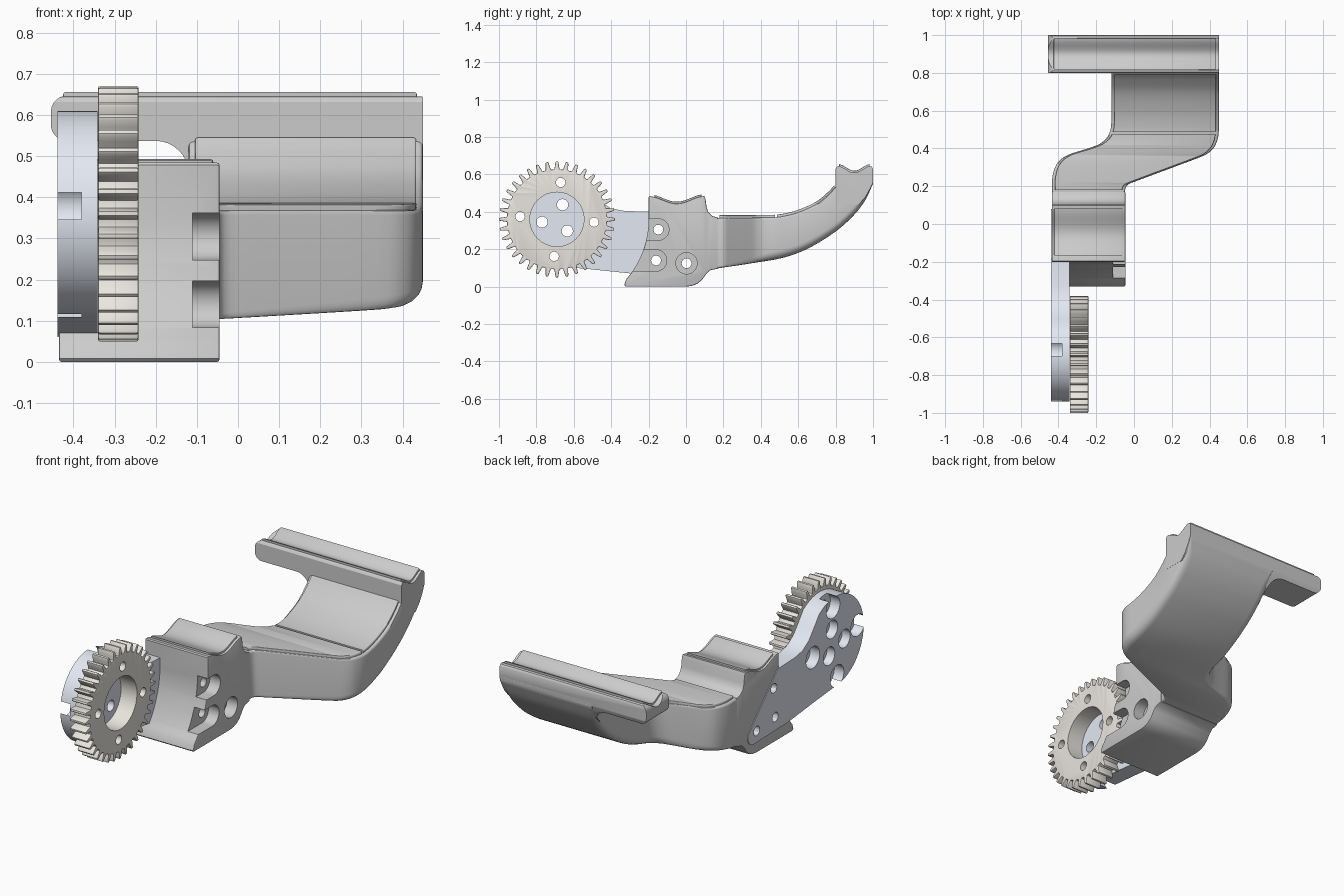
import bpy, bmesh
from math import sin, cos, pi, radians, sqrt

if "Cube" in bpy.data.objects:
    bpy.data.objects.remove(bpy.data.objects["Cube"])


def finish(name, bm, color=None):
    bmesh.ops.recalc_face_normals(bm, faces=bm.faces)
    me = bpy.data.meshes.new(name)
    bm.to_mesh(me)
    bm.free()
    ob = bpy.data.objects.new(name, me)
    bpy.context.collection.objects.link(ob)
    if color:
        mat = bpy.data.materials.new(name + "_colour")
        mat.diffuse_color = color
        mat.use_nodes = True
        mat.node_tree.nodes["Principled BSDF"].inputs["Base Color"].default_value = mat.diffuse_color
        me.materials.append(mat)
    return ob


def prism(name, pts, axis, a, b, bevel=0.0, color=None):
    """Extrude a profile: axis 'x' takes (y, z) points, axis 'y' takes (x, z)."""
    bm = bmesh.new()
    place = (lambda p, t: (t, p[0], p[1])) if axis == 'x' else (lambda p, t: (p[0], t, p[1]))
    lo, hi = ([bm.verts.new(place(p, t)) for p in pts] for t in (a, b))
    caps = [bm.faces.new(lo), bm.faces.new(hi[::-1])]
    n = len(pts)
    for i in range(n):
        j = (i + 1) % n
        bm.faces.new((lo[j], lo[i], hi[i], hi[j]))
    bmesh.ops.recalc_face_normals(bm, faces=bm.faces)
    if bevel:
        edges = {e for f in caps for e in f.edges}
        bmesh.ops.bevel(bm, geom=list(edges), offset=bevel, segments=2, profile=0.5, affect='EDGES')
    return finish(name, bm, color)


def arc(cy, cz, r, a0, a1, n):
    return [(cy + r * cos(radians(a0 + (a1 - a0) * i / n)),
             cz + r * sin(radians(a0 + (a1 - a0) * i / n))) for i in range(n + 1)]


def boolean(ob, cutter, op='DIFFERENCE'):
    m = ob.modifiers.new("cut", 'BOOLEAN')
    m.operation, m.object, m.solver = op, cutter, 'EXACT'
    bpy.context.view_layer.objects.active = ob
    bpy.ops.object.modifier_apply(modifier=m.name)
    bpy.data.objects.remove(cutter)


def drill(ob, y, z, r, a, b):
    boolean(ob, prism("drill", arc(y, z, r, 0, 348.75, 31), 'x', a, b))


def curve(pts):
    """Smooth interpolation through (y, value) points."""
    n = len(pts)
    slope = []
    for i in range(n):
        p, q = pts[max(i - 1, 0)], pts[min(i + 1, n - 1)]
        slope.append((q[1] - p[1]) / (q[0] - p[0]))

    def f(y):
        i = max(k for k in range(n - 1) if k == 0 or pts[k][0] <= y)
        h = pts[i + 1][0] - pts[i][0]
        t = (y - pts[i][0]) / h
        return ((2*t**3 - 3*t*t + 1) * pts[i][1] + (t**3 - 2*t*t + t) * h * slope[i]
                + (3*t*t - 2*t**3) * pts[i + 1][1] + (t**3 - t*t) * h * slope[i + 1])
    return f


left = curve([(.05, -.433), (.18, -.433), (.24, -.433), (.3, -.418), (.34, -.39), (.37, -.34), (.395, -.26),
              (.42, -.19), (.45, -.15), (.49, -.127), (.54, -.12), (.6, -.12), (1, -.12)])
right = curve([(.05, -.047), (.12, -.047), (.18, -.047), (.21, -.03), (.23, .02), (.29, .18), (.35, .34),
               (.37, .385), (.4, .42), (.44, .44), (.48, .448), (.55, .449), (1, .449)])
top = curve([(.05, .369), (.2, .368), (.46, .37), (.52, .376), (.6, .397), (.7, .443), (.77, .502),
             (.8, .535), (.84, .553), (1, .575)])
bottom = curve([(.05, .08), (.13, .092), (.35, .125), (.52, .155), (.65, .203), (.8, .295), (.9, .385),
                (.96, .465), (1, .55)])


def loft(name, y0, y1, n, section):
    """Sweep rounded rectangles along y; section gives x0, x1, z0, z1, low radius, high radius."""
    bm = bmesh.new()
    rings = []
    for i in range(n + 1):
        y = y0 + (y1 - y0) * i / n
        x0, x1, z0, z1, rb, rt = section(y)
        rb, rt = (min(r, (z1 - z0) * .45) for r in (rb, rt))
        pts = (arc(x1 - rb, z0 + rb, rb, 270, 360, 5) + arc(x1 - rt, z1 - rt, rt, 0, 90, 3)
               + arc(x0 + rt, z1 - rt, rt, 90, 180, 3) + arc(x0 + rb, z0 + rb, rb, 180, 270, 5))
        rings.append([bm.verts.new((x, y, z)) for x, z in pts])
    for r, s in zip(rings, rings[1:]):
        for k in range(len(r)):
            j = (k + 1) % len(r)
            bm.faces.new((r[k], r[j], s[j], s[k]))
    bm.faces.new(rings[0])
    bm.faces.new(rings[-1][::-1])
    return finish(name, bm)


def wave(ya, yb, y0, y1, z, depth, n=16):
    """Saddle-shaped line between ya and yb, dipping across y0..y1."""
    ys = [ya + (yb - ya) * i / n for i in range(n + 1)]
    return [(y, z - depth * .5 * (1 - cos(2 * pi * (y - y0) / (y1 - y0)))) for y in ys]


GY, GZ = -0.69, 0.36
bolts = [(-.67, .557), (-.887, .375), (-.492, .345), (-.705, .162)]
mounts = [(-.148, .305), (-.16, .14), (.003, .125)]

# Gear with toothed rim, bore and bolt holes
teeth = 36
rim = []
for i in range(teeth):
    for off, r in ((-.5, .267), (-.3, .268), (-.22, .285), (-.15, .305), (-.09, .31),
                   (.09, .31), (.15, .305), (.22, .285), (.3, .268)):
        a = 2 * pi * (i + off) / teeth
        rim.append((GY + r * cos(a), GZ + r * sin(a)))
gear = prism("gear", rim, 'x', -.34, -.242, .004, (.82, .79, .74, 1))
drill(gear, GY, GZ, .145, -.5, 0)
for y, z in bolts:
    drill(gear, y, z, .025, -.5, 0)

# Side plate carrying the gear
outline = arc(GY, GZ, .25, 55, 262, 40) + [(-.53, .095), (-.27, .068), (.03, .06)] \
    + arc(.03, .11, .05, -80, 25, 6) + [(-.185, .4), (-.33, .405), (-.4, .418), (-.455, .452), (-.5, .505)]
plate = prism("side_plate", outline, 'x', -.439, -.341, 0, (.77, .81, .89, 1))
for y, z in bolts:
    drill(plate, y, z, .06, -.6, -.38)
    drill(plate, y, z, .025, -.6, 0)
for y, z in ((-.66, .438), (-.77, .345), (-.635, .298)):
    drill(plate, y, z, .05, -.6, -.39)
    drill(plate, y, z, .03, -.6, 0)

# Mounting block with saddle top and arc-shaped clearance at the front
block_pts = [(-.33, .008), (-.322, 0), (0, 0), (.03, .004), (.06, .015), (.085, .035), (.11, .07),
             (.13, .088), (.17, .096), (.17, .369), (.14, .378), (.12, .397), (.11, .425), (.105, .465)]
block_pts += wave(-.195, .098, -.2, .1, .484, .04)[::-1] + [(-.2, .478)] \
    + arc(GY, GZ, .49, -3, -41, 12)
block = prism("mounting_block", block_pts, 'x', -.435, -.045, .006)
for k, (y, z) in enumerate(mounts):
    if k < 2:
        slot = arc(y, z, .057, -90, 90, 14) + [(-.4, z + .057), (-.4, z - .057)]
        boolean(block, prism("slot", slot, 'x', -.11, 0))
    else:
        drill(block, y, z, .057, -.11, 0)
    drill(block, y, z, .026, -.6, 0)
    drill(plate, y, z, .026, -.6, 0)

# Saddle pad
pad = wave(-.168, .083, -.2, .1, .494, .04) + wave(-.168, .083, -.2, .1, .46, .04)[::-1]
saddle_pad = prism("saddle_pad", pad, 'x', -.423, -.06, .006)

# Swept arm
arm = loft("arm", .12, 1, 110, lambda y: (left(y), right(y), bottom(y), top(y),
                                          .008 + .037 * min(1, max(0, (y - .15) / .3)), .012))


# Raised pads on the arm
def pad_section(y):
    return left(y) + .016, right(y) - .016, top(y) - .03, top(y) + .014, .004, .006


flat_pad = loft("flat_pad", .18, .475, 50, pad_section)
curved_pad = loft("curved_pad", .487, .795, 30, pad_section)

# End bar: side profile trimmed by its front outline
side = [(.8, .44), (.925, .44), (.96, .48), (.985, .525), (1, .56), (1, .63), (.994, .641)] \
    + wave(.815, .985, .81, .99, .645, .036)[::-1] + [(.806, .641), (.8, .632)]
front = [(.45, .46), (.45, .7), (-.6, .7)]
front = [(.45, .42), (.45, .632), (.442, .7), (-.42, .7)] + [(-.43, .65)] \
    + arc(-.415, .607, .04, 110, 180, 6) + arc(-.415, .577, .04, 180, 270, 6) \
    + arc(-.2, .457, .08, 90, 0, 8) + [(-.12, .42)]
bar = prism("end_bar", side, 'x', -.5, .45)
boolean(bar, prism("bar_outline", front, 'y', .7, 1.1), 'INTERSECT')
bar_pad_pts = wave(.818, .982, .81, .99, .656, .036) + wave(.818, .982, .81, .99, .63, .036)[::-1]
bar_pad = prism("end_bar_pad", bar_pad_pts, 'x', -.425, .435, .005)

# Smooth shading with sharp edges kept
for ob in bpy.data.objects:
    ob.select_set(True)
bpy.context.view_layer.objects.active = block
bpy.ops.object.shade_smooth_by_angle(angle=radians(32))
